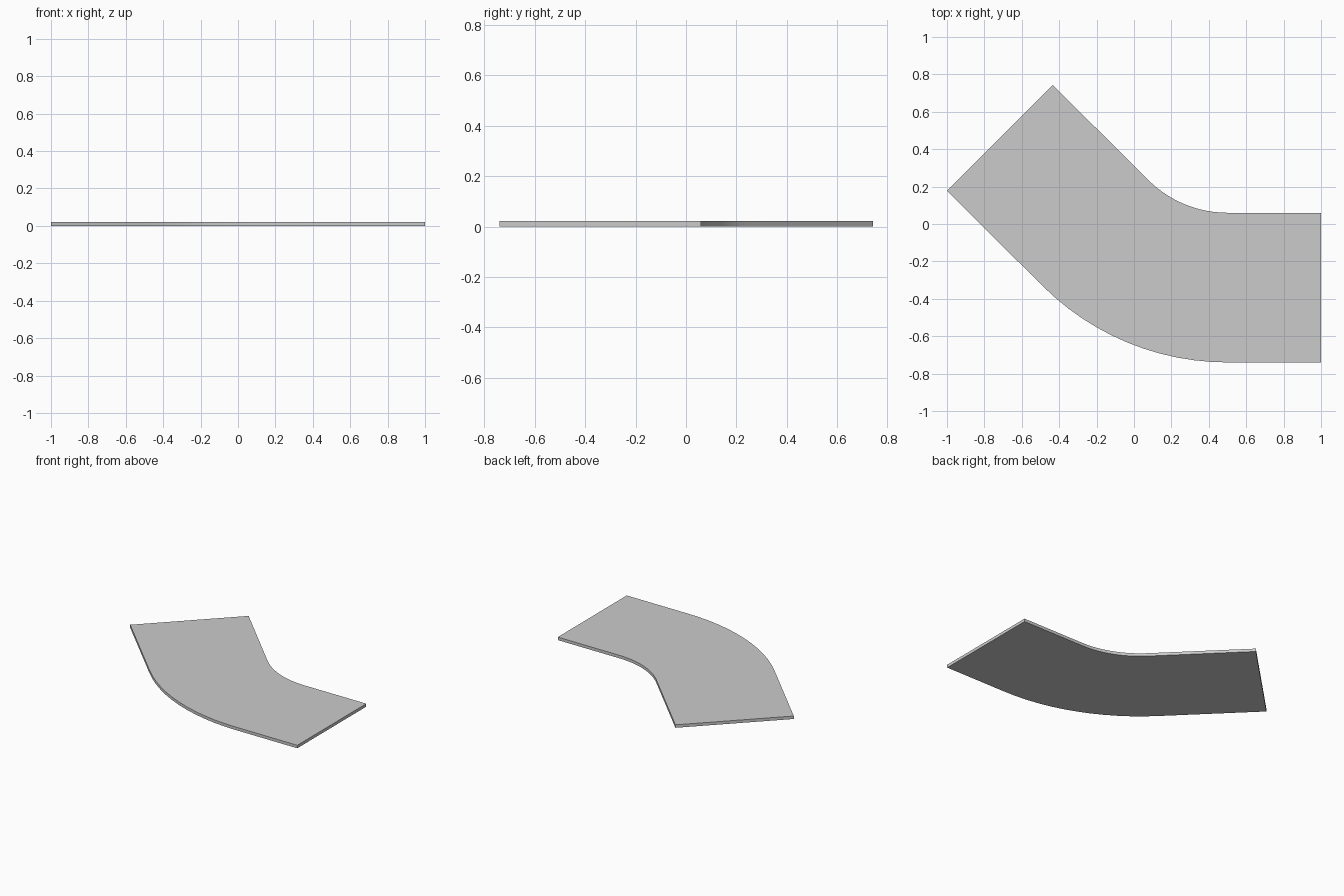
import bpy, bmesh
from math import sin, cos, radians

if "Cube" in bpy.data.objects:
    bpy.data.objects.remove(bpy.data.objects["Cube"])

THICK, WIDTH = 0.022, 0.8
CX, R_IN = 0.5, 0.6            # bend centre and inner radius
Y_IN = 0.06
CY = Y_IN + R_IN
STEPS = 12

# Cross-lines of the path: straight end, 45 degree bend, angled end
pairs = [((1.0, Y_IN), (1.0, Y_IN - WIDTH))]
for i in range(STEPS + 1):
    a = radians(45 * i / STEPS)
    pairs.append(tuple((CX - r * sin(a), CY - r * cos(a)) for r in (R_IN, R_IN + WIDTH)))
pairs.append(((-0.434, 0.743), (-1.0, 0.177)))

# Flat strip, extruded upward into a slab
bm = bmesh.new()
rows = [[bm.verts.new((x, y, 0)) for x, y in p] for p in pairs]
for (a, b), (c, d) in zip(rows, rows[1:]):
    bm.faces.new((a, b, d, c))
ext = bmesh.ops.extrude_face_region(bm, geom=bm.faces[:])
top = [v for v in ext["geom"] if isinstance(v, bmesh.types.BMVert)]
bmesh.ops.translate(bm, verts=top, vec=(0, 0, THICK))
bmesh.ops.recalc_face_normals(bm, faces=bm.faces[:])

mesh = bpy.data.meshes.new("curved_path_slab")
bm.to_mesh(mesh)
bm.free()
slab = bpy.data.objects.new("curved_path_slab", mesh)
bpy.context.collection.objects.link(slab)

# Smooth bend, sharp rims
bpy.context.view_layer.objects.active = slab
slab.select_set(True)
bpy.ops.object.shade_smooth_by_angle(angle=radians(30))
